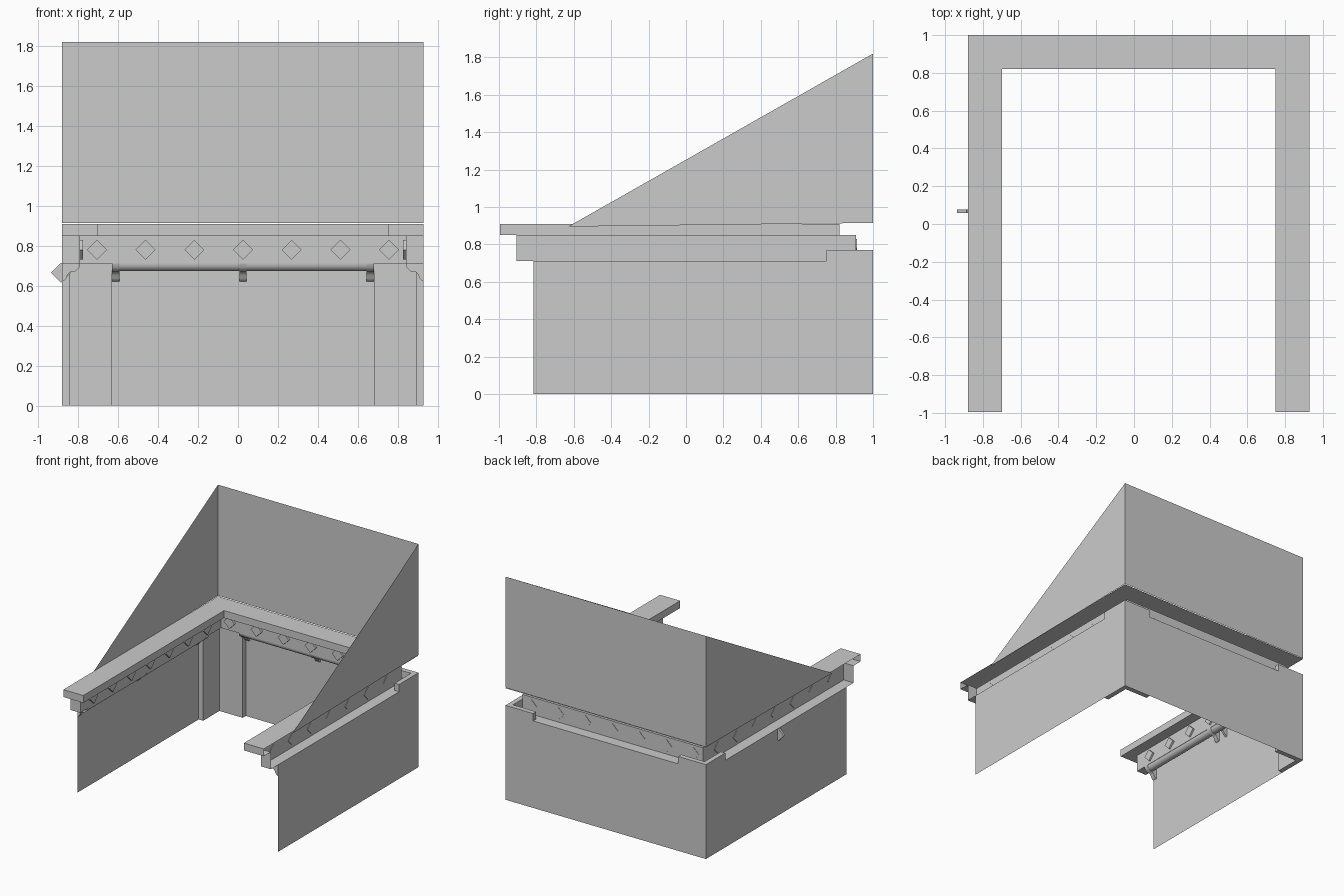
import bpy, bmesh, math
from mathutils import Matrix, Vector

if "Cube" in bpy.data.objects:
    bpy.data.objects.remove(bpy.data.objects["Cube"], do_unlink=True)

# Overall layout: outer faces of the three walls
LEFT, RIGHT, BACK, FRONT = -0.88, 0.93, 1.0, -0.815
MID = (LEFT + RIGHT) / 2
LEDGE, FRIEZE_TOP, SHELF_TOP, PEAK = 0.71, 0.85, 0.91, 1.82
FRIEZE, SHELF = 0.09, 0.18          # depth from the wall

grey = bpy.data.materials.new("plain grey")
grey.use_nodes = True
grey.diffuse_color = (0.6, 0.6, 0.6, 1)
grey.node_tree.nodes["Principled BSDF"].inputs["Base Color"].default_value = (0.6, 0.6, 0.6, 1)


def finish(name, bm, smooth=False):
    bmesh.ops.remove_doubles(bm, verts=bm.verts, dist=1e-5)
    bmesh.ops.recalc_face_normals(bm, faces=bm.faces)
    mesh = bpy.data.meshes.new(name)
    bm.to_mesh(mesh)
    bm.free()
    mesh.materials.append(grey)
    obj = bpy.data.objects.new(name, mesh)
    bpy.context.collection.objects.link(obj)
    if smooth:
        bpy.ops.object.select_all(action='DESELECT')
        obj.select_set(True)
        bpy.context.view_layer.objects.active = obj
        bpy.ops.object.shade_smooth_by_angle(angle=math.radians(40))
    return obj


def add_face(bm, points):
    unique = []
    for p in points:
        if all((Vector(p) - q).length > 1e-5 for q in unique):
            unique.append(Vector(p))
    if len(unique) > 2:
        return bm.faces.new([bm.verts.new(p) for p in unique])


def add_prism(bm, points, offset):
    """Closed solid: a flat outline pushed along offset."""
    far = [Vector(p) + Vector(offset) for p in points]
    add_face(bm, points)
    add_face(bm, far)
    for i in range(len(points)):
        j = (i + 1) % len(points)
        add_face(bm, [points[i], points[j], far[j], far[i]])


def u_path(d, z):
    """U-shaped line at distance d inside the walls, returning to them in front."""
    f = FRONT - d
    return [(LEFT, f, z), (LEFT + d, f, z), (LEFT + d, BACK - d, z),
            (RIGHT - d, BACK - d, z), (RIGHT - d, f, z), (RIGHT, f, z)]


def sweep(name, profile):
    bm = bmesh.new()
    for (d0, z0), (d1, z1) in zip(profile, profile[1:]):
        a, b = u_path(d0, z0), u_path(d1, z1)
        for i in range(5):
            add_face(bm, [a[i], a[i + 1], b[i + 1], b[i]])
    return finish(name, bm)


# Lower walls, then the stepped frieze and shelf as one open shell
sweep("lower_walls", [(0, 0), (0, LEDGE)])
sweep("frieze_and_shelf", [(0, LEDGE), (FRIEZE, LEDGE), (FRIEZE, FRIEZE_TOP),
                           (SHELF, FRIEZE_TOP), (SHELF, SHELF_TOP), (0, SHELF_TOP)])

# Upper back wall with two sloping side walls
bm = bmesh.new()
base = SHELF_TOP + 0.005
add_face(bm, [(LEFT, BACK, base), (RIGHT, BACK, base), (RIGHT, BACK, PEAK), (LEFT, BACK, PEAK)])
for x in (LEFT, RIGHT):
    add_face(bm, [(x, -0.63, 0.895), (x, BACK, base), (x, BACK, PEAK)])
finish("upper_walls", bm)

# L-shaped corner posts
for side, x, s in (("right", LEFT, 1), ("left", RIGHT, -1)):
    bm = bmesh.new()
    outline = [(0, 0), (0.25, 0), (0.25, 0.04), (0.04, 0.04), (0.04, 0.25), (0, 0.25)]
    add_prism(bm, [(x + s * u, BACK - v, 0) for u, v in outline], (0, 0, 0.77))
    finish("corner_post_" + side, bm)

# Wall frames: origin on the wall, inward direction, running direction, run limits
WALLS = {
    "right": (Vector((LEFT, 0, 0)), Vector((1, 0, 0)), Vector((0, 1, 0)), FRONT, 0.75),
    "left": (Vector((RIGHT, 0, 0)), Vector((-1, 0, 0)), Vector((0, 1, 0)), FRONT, 0.75),
    "back": (Vector((0, BACK, 0)), Vector((0, -1, 0)), Vector((1, 0, 0)), LEFT + 0.25, RIGHT - 0.25),
}
UP = Vector((0, 0, 1))


def diamond(bm, centre, along, normal, size=0.05, thick=0.018):
    corners = [along * size, UP * size, -along * size, -UP * size]
    add_prism(bm, [centre + c - normal * thick / 2 for c in corners], normal * thick)


for side, (origin, inward, along, start, end) in WALLS.items():
    # Rounded rail tucked under the frieze
    bm = bmesh.new()
    arc = [math.pi * i / 12 for i in range(13)]
    section = [(0.05 + 0.037 * math.cos(a), LEDGE - 0.037 * math.sin(a)) for a in arc]
    add_prism(bm, [origin + inward * d + UP * z + along * start for d, z in section],
              along * (end - start))
    finish("rail_" + side, bm, True)

    # Curved brackets holding the rail
    bm = bmesh.new()
    shape = [(0, LEDGE), (0.09, LEDGE), (0.085, 0.69), (0.065, 0.672), (0.04, 0.668),
             (0.027, 0.655), (0.02, 0.637), (0.01, 0.625), (0, 0.62)]
    width = 0.036
    for t in (start, (start + end - width) / 2, end - width):
        add_prism(bm, [origin + inward * d + UP * z + along * t for d, z in shape], along * width)
    finish("brackets_" + side, bm, True)

    # Row of diamond studs on the frieze
    bm = bmesh.new()
    middle = MID if side == "back" else -0.015
    for i in range(-3, 4):
        centre = origin + inward * (FRIEZE + 0.006) + along * (middle + i * 0.244) + UP * 0.78
        diamond(bm, centre, along, inward)
    finish("diamond_studs_" + side, bm)

# Single loose stud set through the right wall
bm = bmesh.new()
diamond(bm, Vector((LEFT - 0.007, 0.067, 0.665)), Vector((1, 0, 0)), Vector((0, 1, 0)))
finish("loose_stud", bm)
